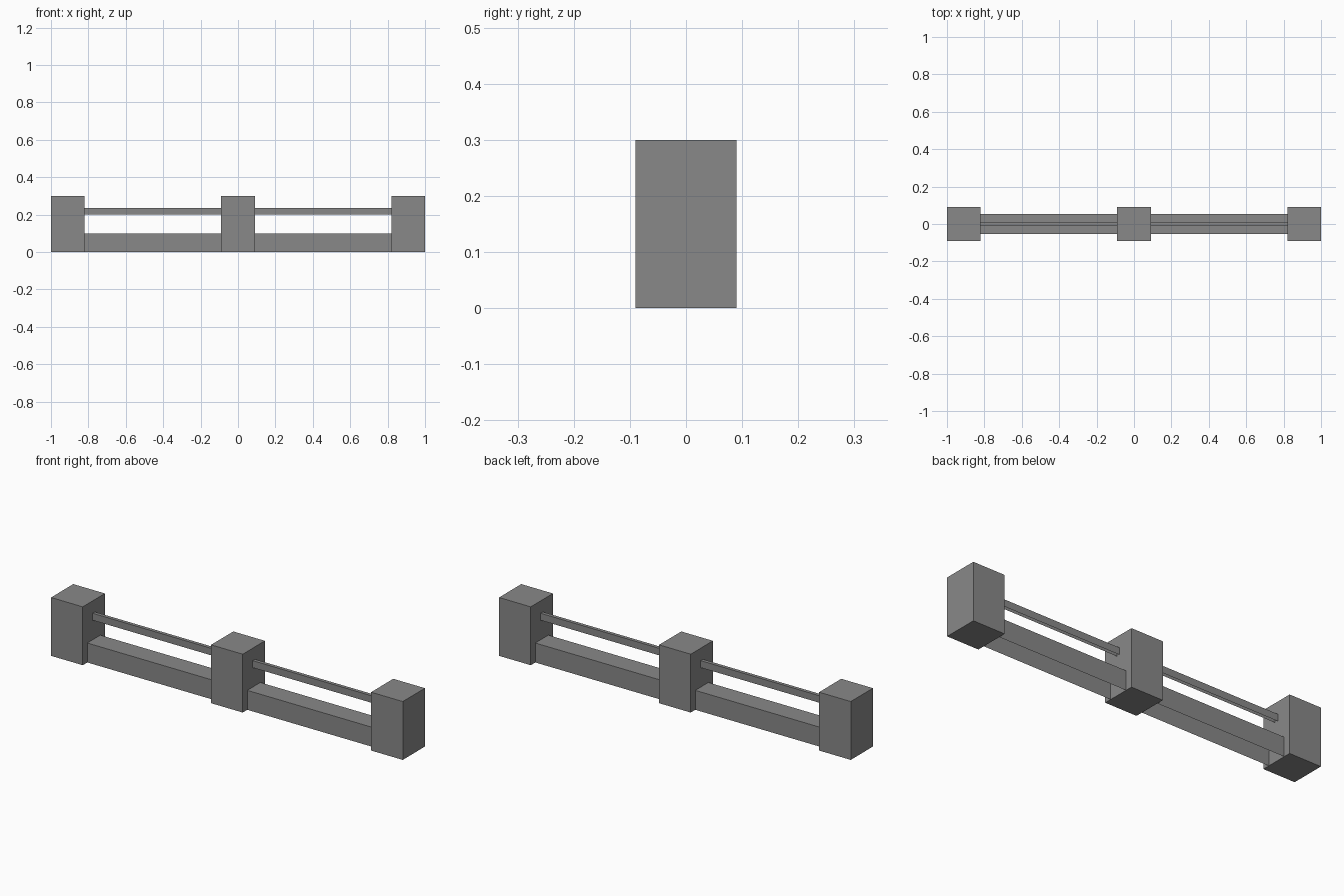
import bpy
import bmesh
from mathutils import Matrix, Vector

if "Cube" in bpy.data.objects:
    bpy.data.objects.remove(bpy.data.objects["Cube"])

stone = bpy.data.materials.new("grey stone")
stone.diffuse_color = (0.25, 0.25, 0.25, 1)
stone.use_nodes = True
stone.node_tree.nodes["Principled BSDF"].inputs["Base Color"].default_value = stone.diffuse_color


def box(name, x, y, z, open_dirs=()):
    """Box from (min, max) ranges; faces pointing along open_dirs are left out."""
    size = [b - a for a, b in (x, y, z)]
    centre = [(a + b) / 2 for a, b in (x, y, z)]
    bm = bmesh.new()
    bmesh.ops.create_cube(bm, size=1, matrix=Matrix.Translation(centre) @ Matrix.Diagonal((*size, 1)))
    bm.normal_update()
    drop = [f for f in bm.faces if any(f.normal.dot(Vector(d)) > 0.9 for d in open_dirs)]
    bmesh.ops.delete(bm, geom=drop, context='FACES')
    mesh = bpy.data.meshes.new(name)
    bm.to_mesh(mesh)
    bm.free()
    mesh.materials.append(stone)
    obj = bpy.data.objects.new(name, mesh)
    bpy.context.collection.objects.link(obj)


POST = 0.09  # half width of a post

# Three square posts
for side, cx in (("left", -0.91), ("middle", 0), ("right", 0.91)):
    box(f"{side}_post", (cx - POST, cx + POST), (-POST, POST), (0, 0.3))

# Kerb and thin rail between posts, open underneath and where they meet the posts
hidden = ((0, 0, -1), (1, 0, 0), (-1, 0, 0))
for side, x in (("left", (-0.82, -0.09)), ("right", (0.09, 0.82))):
    box(f"{side}_kerb", x, (-0.053, 0.053), (0, 0.1), hidden)
    box(f"{side}_rail", x, (-0.009, 0.009), (0.2, 0.236), hidden)
